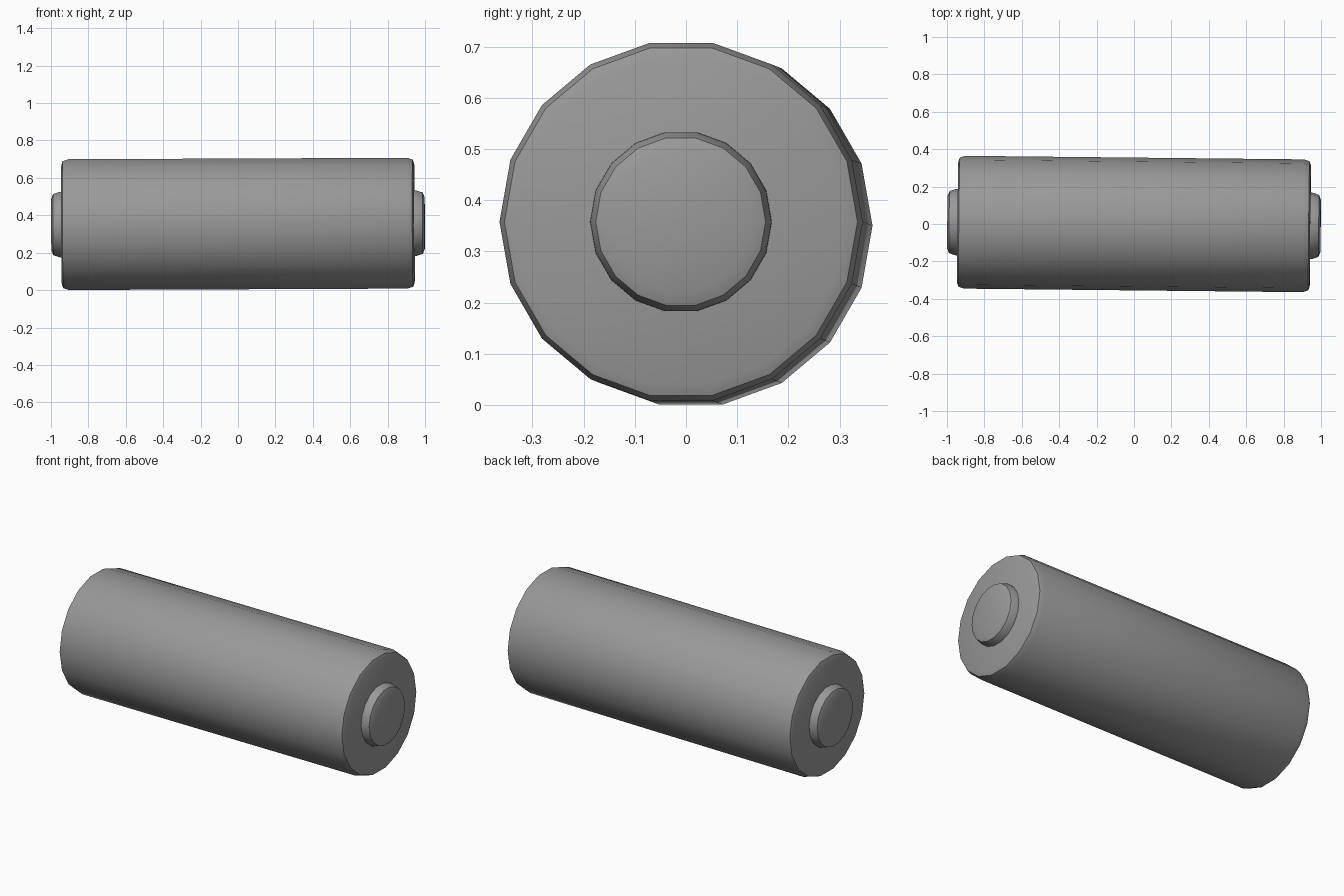
import bpy, bmesh, math
from mathutils import Vector, Matrix

if "Cube" in bpy.data.objects:
    bpy.data.objects.remove(bpy.data.objects["Cube"])

SIDES = 18
# The axis leans very slightly away from x
AXIS = Vector((1, -0.0105, 0.0042)).normalized()
TILT = Matrix.Translation((0, 0, 0.354)) @ Vector((1, 0, 0)).rotation_difference(AXIS).to_matrix().to_4x4()

# Dark grey for every part
grey = bpy.data.materials.new("dark_grey")
grey.diffuse_color = (0.32, 0.32, 0.32, 1)
grey.use_nodes = True
grey.node_tree.nodes["Principled BSDF"].inputs["Base Color"].default_value = grey.diffuse_color


def lathe(name, profile):
    """Revolve (x, radius) points about the tilted x axis and cap both ends."""
    bm = bmesh.new()
    rings = []
    for x, r in profile:
        ring = []
        for i in range(SIDES):
            a = 2 * math.pi * i / SIDES
            ring.append(bm.verts.new(TILT @ Vector((x, r * math.cos(a), r * math.sin(a)))))
        rings.append(ring)
    for a, b in zip(rings, rings[1:]):
        for i in range(SIDES):
            j = (i + 1) % SIDES
            bm.faces.new((a[i], a[j], b[j], b[i]))
    bm.faces.new(rings[0])
    bm.faces.new(rings[-1])
    bmesh.ops.recalc_face_normals(bm, faces=bm.faces)
    mesh = bpy.data.meshes.new(name)
    bm.to_mesh(mesh)
    bm.free()
    mesh.materials.append(grey)
    obj = bpy.data.objects.new(name, mesh)
    bpy.context.collection.objects.link(obj)
    bpy.ops.object.select_all(action='DESELECT')
    obj.select_set(True)
    bpy.context.view_layer.objects.active = obj
    bpy.ops.object.shade_smooth_by_angle(angle=math.radians(40))
    return obj


# Main barrel with rounded rims
rim = [(0.905, 0.355), (0.935, 0.345), (0.943, 0.323)]
lathe("barrel", [(-x, r) for x, r in reversed(rim)] + rim)

# Raised round button on each end
for side, s in (("left", -1), ("right", 1)):
    lathe(side + "_end_button",
          [(s * x, r) for x, r in ((0.93, 0.178), (0.955, 0.177), (0.988, 0.166), (0.998, 0.14))])
